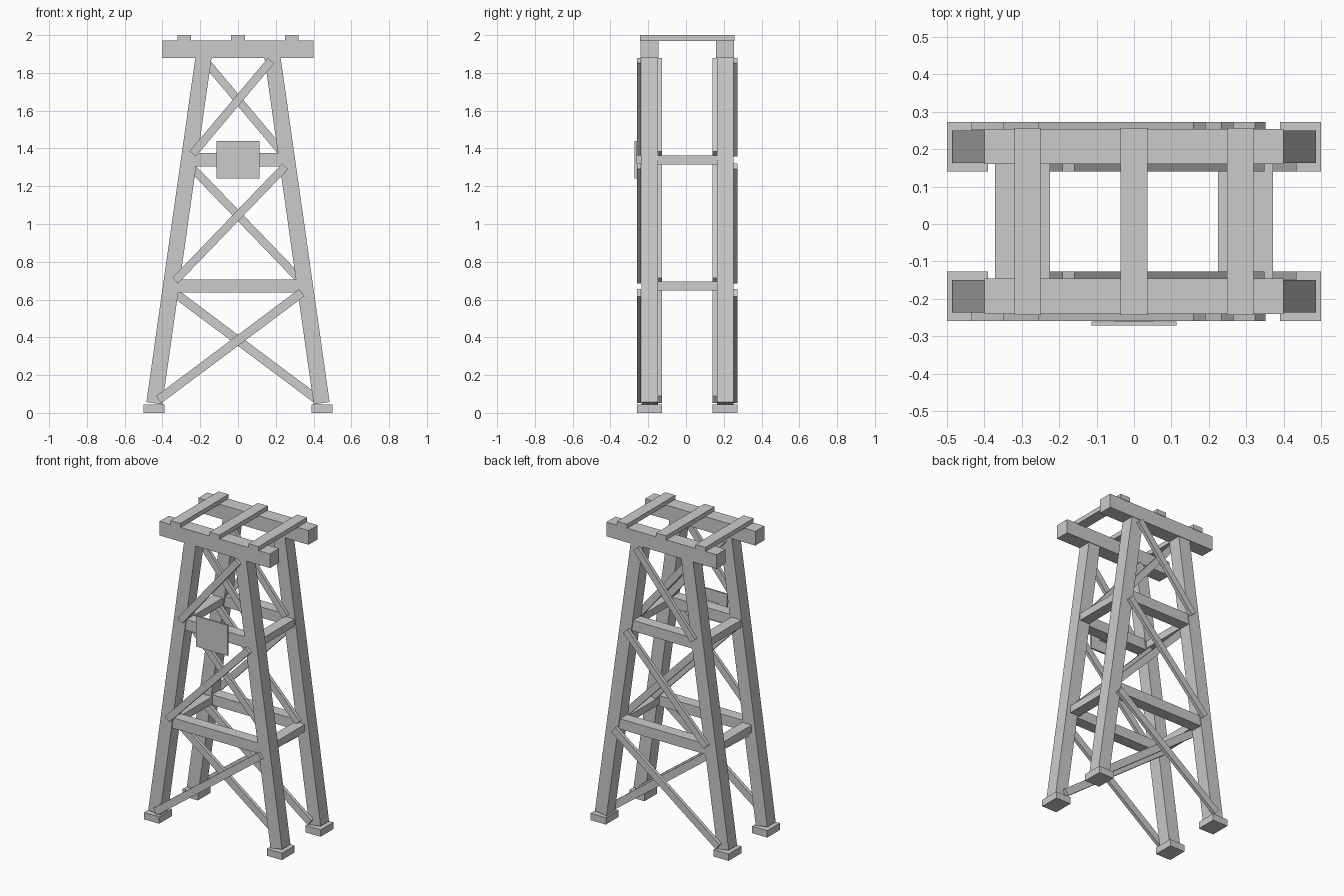
import bpy, bmesh, math
from mathutils import Matrix, Vector

if "Cube" in bpy.data.objects:
    bpy.data.objects.remove(bpy.data.objects["Cube"])

grey = bpy.data.materials.new("plain_grey")
grey.diffuse_color = (0.6, 0.6, 0.6, 1)
grey.use_nodes = True
grey.node_tree.nodes["Principled BSDF"].inputs["Base Color"].default_value = grey.diffuse_color


def box(name, center, size, tilt=0.0):
    """Box of full size, turned about the y axis by tilt."""
    bm = bmesh.new()
    bmesh.ops.create_cube(bm, size=1.0)
    m = (Matrix.Translation(Vector(center)) @ Matrix.Rotation(tilt, 4, 'Y')
         @ Matrix.Diagonal((*size, 1)))
    bmesh.ops.transform(bm, matrix=m, verts=bm.verts)
    me = bpy.data.meshes.new(name)
    bm.to_mesh(me)
    bm.free()
    me.materials.append(grey)
    ob = bpy.data.objects.new(name, me)
    bpy.context.collection.objects.link(ob)
    return ob


def beam(name, a, b, y, width, depth):
    """Timber between two (x, z) points in a plane of constant y."""
    dx, dz = b[0] - a[0], b[1] - a[1]
    return box(name, ((a[0] + b[0]) / 2, y, (a[1] + b[1]) / 2),
               (width, depth, math.hypot(dx, dz)), math.atan2(dx, dz))


MID = 0.007       # middle between the two frames
HALF = 0.2        # distance of each frame from the middle

# Brace ends (x, z) in each bay, lower then upper, and width
BAYS = [((-0.42, 0.07), (0.337, 0.636), 0.047),
        ((-0.333, 0.70), (0.25, 1.305), 0.043),
        ((-0.24, 1.371), (0.175, 1.865), 0.043)]

for side, label in ((-1, "front"), (1, "back")):
    y = MID + side * HALF
    # Legs and feet
    for s, lr in ((-1, "left"), (1, "right")):
        beam(f"{label}_{lr}_leg", (s * 0.443, 0.051), (s * 0.182, 1.886), y, 0.085, 0.087)
        box(f"{label}_{lr}_foot", (s * 0.445, y, 0.0225), (0.11, 0.132, 0.045))
    # Cap beam
    box(f"{label}_cap_beam", (0, y, 1.926), (0.8, 0.094, 0.093))
    # Horizontal rails
    box(f"{label}_lower_rail", (0, y, 0.671), (0.66, 0.075, 0.068))
    box(f"{label}_upper_rail", (0, y, 1.34), (0.47, 0.075, 0.07))
    # Crossed braces, one outside the legs and one inside
    for i, (a, b, w) in enumerate(BAYS):
        beam(f"{label}_outer_brace_{i + 1}", a, b, y + side * 0.055, w, 0.022)
        beam(f"{label}_inner_brace_{i + 1}", (-a[0], a[1]), (-b[0], b[1]),
             y - side * 0.055, w, 0.022)

# Side rails joining the two frames
for s, lr in ((-1, "left"), (1, "right")):
    box(f"{lr}_lower_side_rail", (s * 0.337, MID, 0.671), (0.07, 0.33, 0.048))
    box(f"{lr}_upper_side_rail", (s * 0.26, MID, 1.339), (0.07, 0.33, 0.048))

# Cross ties on top
for i, x in enumerate((-0.284, 0, 0.284)):
    box(f"cross_tie_{i + 1}", (x, MID, 1.985), (0.072, 0.5, 0.03))

# Square plate on the front upper rail, with its mounting batten
box("sign_plate", (0, -0.266, 1.34), (0.228, 0.012, 0.2))
box("sign_batten", (0, -0.245, 1.34), (0.1, 0.035, 0.05))
